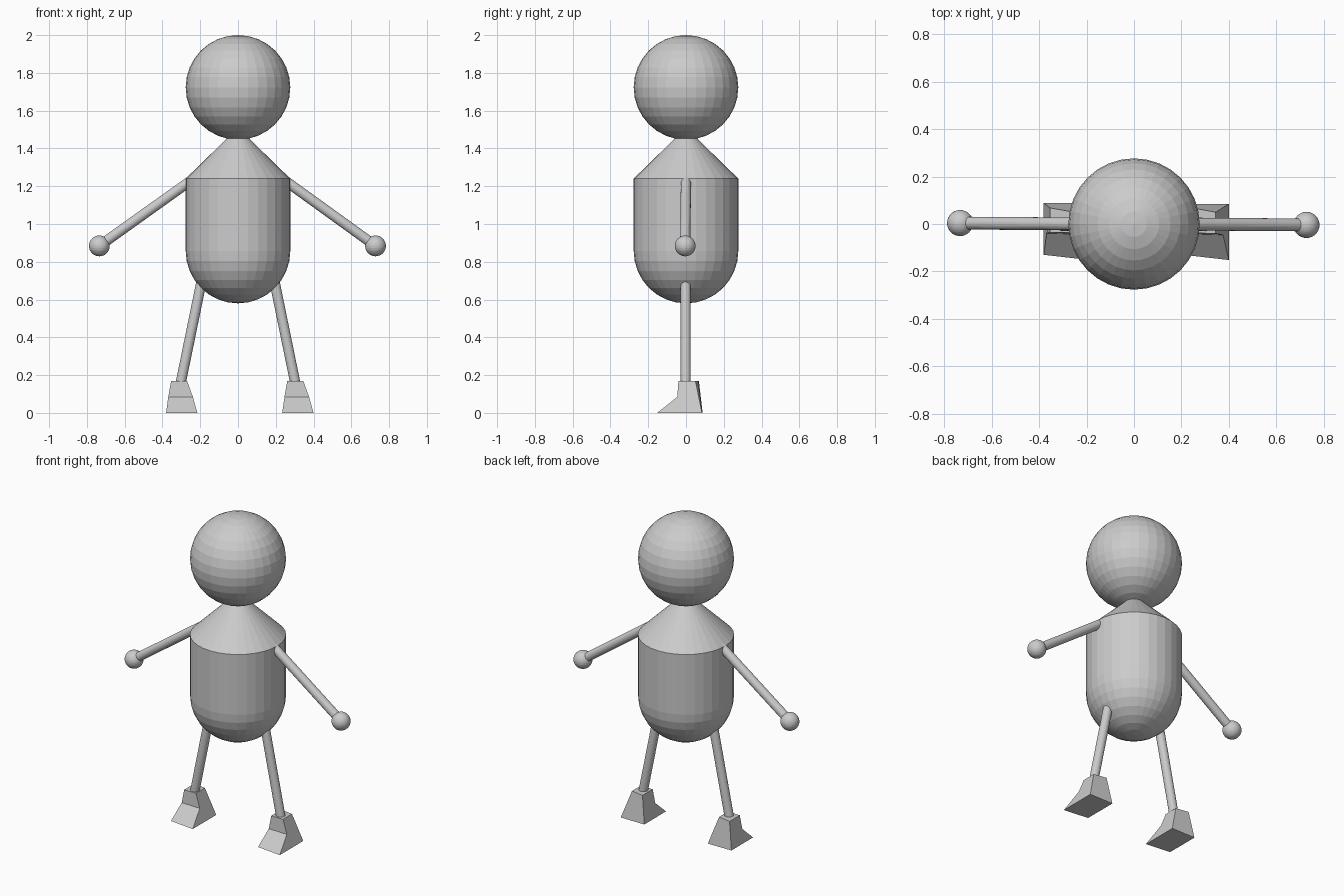
import bpy
import bmesh
import math
from mathutils import Vector

if "Cube" in bpy.data.objects:
    bpy.data.objects.remove(bpy.data.objects["Cube"])

grey = bpy.data.materials.new("plain_grey")
grey.diffuse_color = (0.6, 0.6, 0.6, 1)
grey.use_nodes = True
grey.node_tree.nodes["Principled BSDF"].inputs["Base Color"].default_value = grey.diffuse_color
R = 0.277       # shared radius of head and torso
SEGS = 32


def finish(name, bm):
    bmesh.ops.recalc_face_normals(bm, faces=bm.faces[:])
    mesh = bpy.data.meshes.new(name)
    bm.to_mesh(mesh)
    bm.free()
    mesh.materials.append(grey)
    obj = bpy.data.objects.new(name, mesh)
    bpy.context.collection.objects.link(obj)
    return obj


def ball(name, center, radius):
    bm = bmesh.new()
    bmesh.ops.create_uvsphere(bm, u_segments=SEGS, v_segments=16, radius=radius)
    finish(name, bm).location = center


def rod(name, start, end, radius):
    a, b = Vector(start), Vector(end)
    bm = bmesh.new()
    bmesh.ops.create_cone(bm, cap_ends=True, segments=SEGS, radius1=radius,
                          radius2=radius, depth=(b - a).length)
    obj = finish(name, bm)
    obj.location = (a + b) / 2
    obj.rotation_euler = (b - a).to_track_quat('Z', 'Y').to_euler()


def lathe(name, profile):
    bm = bmesh.new()
    verts = [bm.verts.new((r, 0, z)) for r, z in profile]
    edges = [bm.edges.new(p) for p in zip(verts, verts[1:])]
    bmesh.ops.spin(bm, geom=verts + edges, cent=(0, 0, 0), axis=(0, 0, 1),
                   angle=math.tau, steps=SEGS, use_merge=False)
    bmesh.ops.remove_doubles(bm, verts=bm.verts[:], dist=0.0001)
    finish(name, bm)


def foot(name, x, y):
    # Side outline: (y on left side, y on right side, z, x centre, half width)
    outline = [
        (0.085, 0.085, 0.0, 0.0, 0.083),       # heel
        (0.065, 0.050, 0.17, -0.014, 0.042),   # ankle back
        (-0.038, -0.040, 0.17, -0.014, 0.042),  # ankle front
        (-0.042, -0.046, 0.085, -0.006, 0.065),  # instep
        (-0.133, -0.152, 0.0, 0.0, 0.083),     # toe
    ]
    bm = bmesh.new()
    left = [bm.verts.new((c - w, yl, z)) for yl, yr, z, c, w in outline]
    right = [bm.verts.new((c + w, yr, z)) for yl, yr, z, c, w in outline]
    bm.faces.new(left)
    bm.faces.new(right[::-1])
    for i in range(5):
        j = (i + 1) % 5
        bm.faces.new((left[i], right[i], right[j], left[j]))
    finish(name, bm).location = (x, y, 0)


# Head
ball("head", (0, 0, 2 - R), R)

# Torso: rounded bottom, straight sides, conical shoulders
hip_z = 0.58 + R
bowl = [(R * math.sin(i * math.pi / 16), hip_z - R * math.cos(i * math.pi / 16))
        for i in range(9)]
lathe("torso", bowl + [(R, 1.24), (0, 1.51)])

# Limbs
for side, s, y in (("right", 1, -0.004), ("left", -1, 0.004)):
    hand = (0.731 * s - 0.003, y, 0.884)
    rod(side + "_arm", (0.21 * s, 0, 1.258), hand, 0.027)
    ball(side + "_hand", hand, 0.055)
    rod(side + "_leg", (0.18 * s, -0.002, 0.76), (0.305 * s, -0.002, 0.15), 0.027)

# Feet
foot("right_foot", 0.317, 0)
foot("left_foot", -0.298, 0.003)
